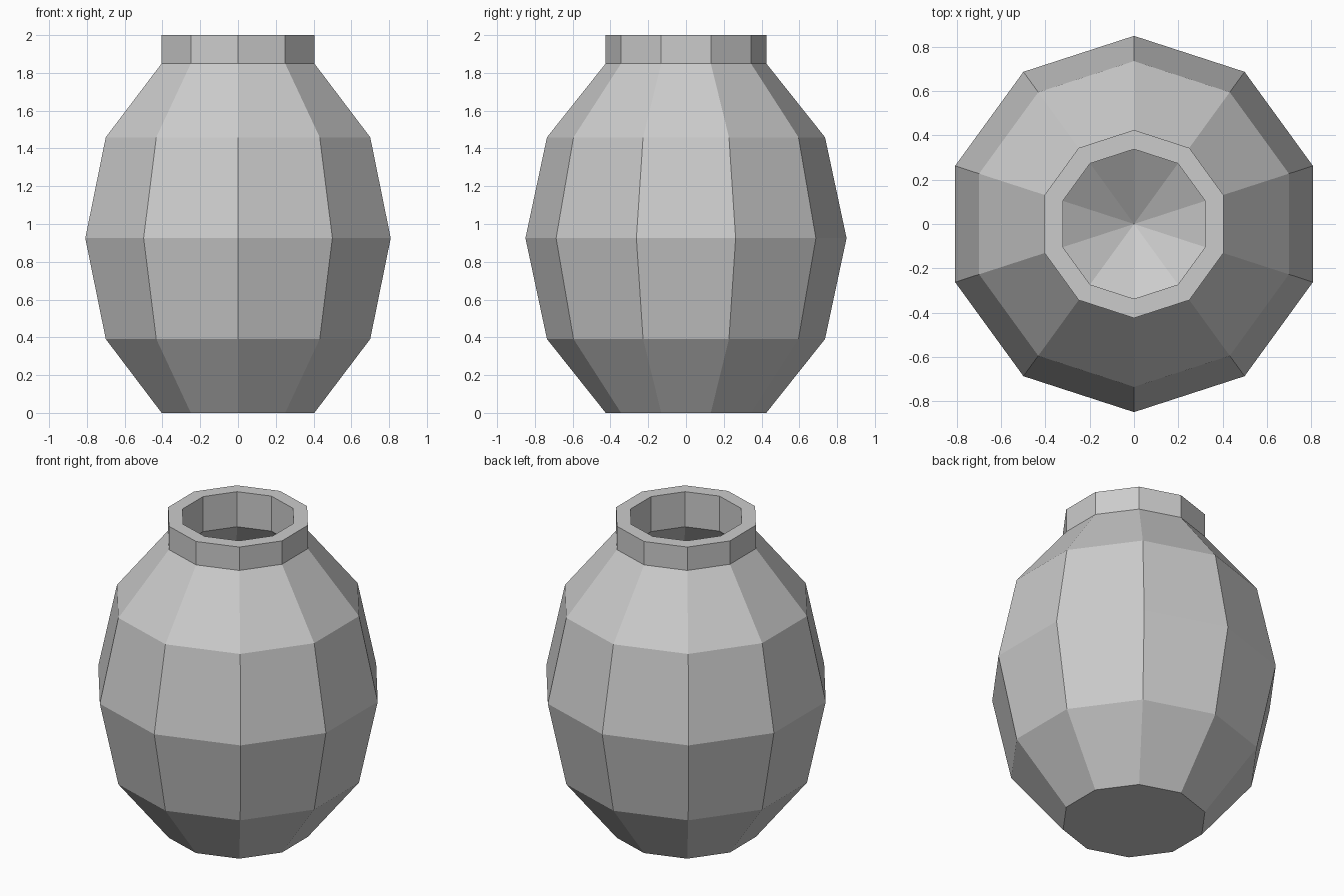
import bpy, bmesh
from math import cos, sin, pi

if "Cube" in bpy.data.objects:
    bpy.data.objects.remove(bpy.data.objects["Cube"])

SIDES = 10
R, H, MID = 0.85, 1.068, 0.925   # belly radius, half height, belly level


def ball_ring(lat, scale=1.0):
    """Profile point on the stretched ball at a latitude in degrees."""
    a = lat * pi / 180
    return (R * scale * cos(a), MID + H * scale * sin(a))


def lathe(name, profile):
    """Turn a closed-ended profile of (radius, z) points into a faceted body."""
    bm = bmesh.new()
    rings = []
    for r, z in profile:
        if r == 0:
            rings.append([bm.verts.new((0, 0, z))] * SIDES)
        else:
            rings.append([bm.verts.new((r * cos(pi / 2 + 2 * pi * i / SIDES),
                                        r * sin(pi / 2 + 2 * pi * i / SIDES), z))
                          for i in range(SIDES)])
    bm.faces.new(rings[0][::-1])
    for lo, hi in zip(rings, rings[1:]):
        for i in range(SIDES):
            j = (i + 1) % SIDES
            quad = [lo[i], lo[j], hi[j], hi[i]]
            bm.faces.new(list(dict.fromkeys(quad)))
    bmesh.ops.recalc_face_normals(bm, faces=bm.faces)
    mesh = bpy.data.meshes.new(name)
    bm.to_mesh(mesh)
    bm.free()
    obj = bpy.data.objects.new(name, mesh)
    bpy.context.collection.objects.link(obj)
    return obj


# outer wall: flat base, four bands, straight collar
outer = [ball_ring(lat) for lat in (-60, -30, 0, 30, 60)] + [(R / 2, 2.0)]
# inner wall: neck hole, hollow belly, pointed floor
inner = [(0.338, 2.0), (0.338, 1.775)]
inner += [ball_ring(lat, 0.9) for lat in (30, 0, -30)] + [(0, 0.04)]

lathe("vase", outer + inner)
